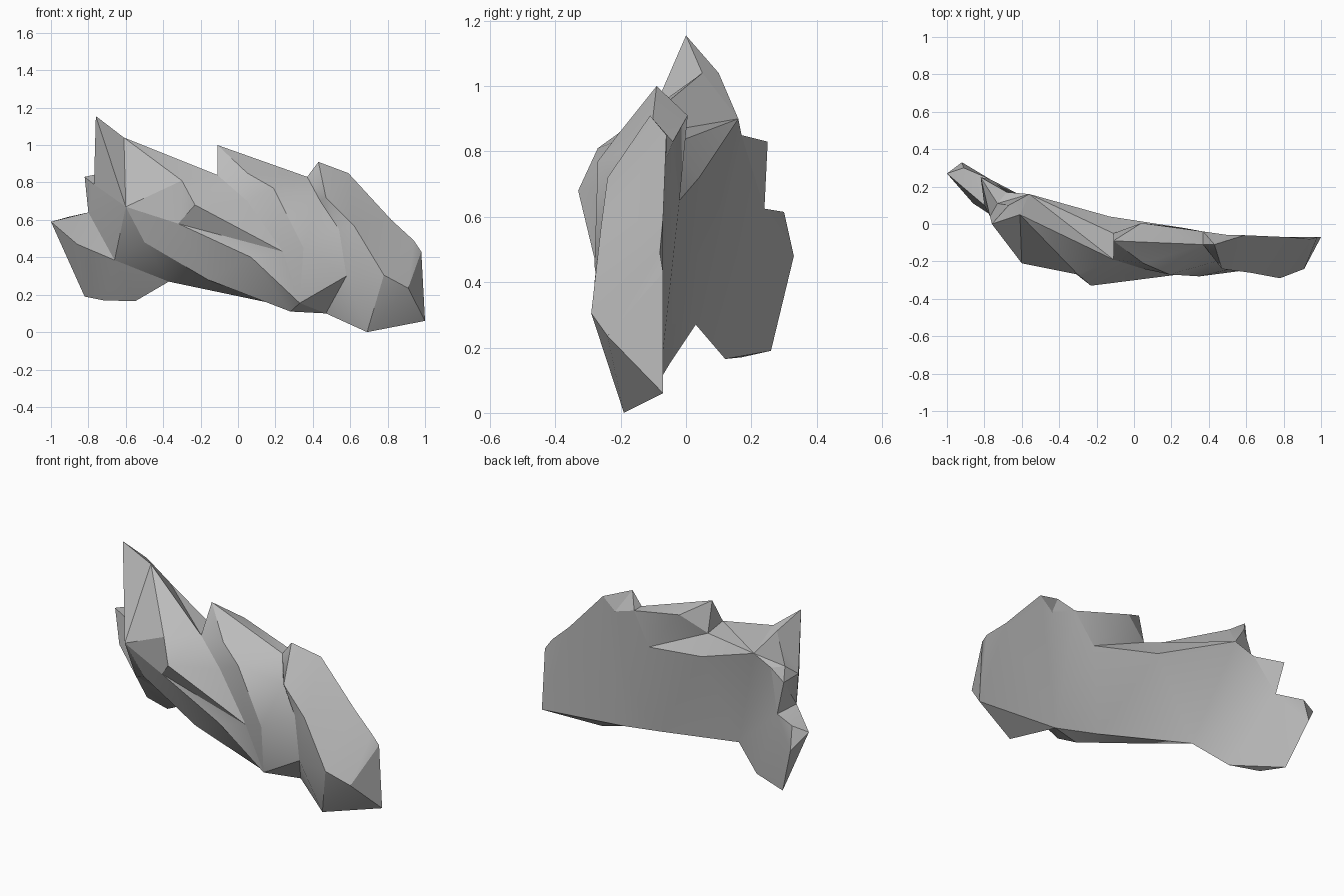
import bpy, bmesh
from mathutils import Vector

if "Cube" in bpy.data.objects:
    bpy.data.objects.remove(bpy.data.objects["Cube"])

grey = bpy.data.materials.new("soft_grey")
grey.diffuse_color = (0.5, 0.5, 0.5, 1)
grey.use_nodes = True
grey.node_tree.nodes["Principled BSDF"].inputs["Base Color"].default_value = grey.diffuse_color


def skin(name, facing, *rails):
    """Bridge neighbouring polylines with triangles, facing the given way."""
    bm = bmesh.new()
    rows = [[bm.verts.new(p) for p in r] for r in rails]
    for a, b in zip(rows, rows[1:]):
        i = j = 0
        while i < len(a) - 1 or j < len(b) - 1:
            step_a = j == len(b) - 1 or (
                i < len(a) - 1 and
                (a[i + 1].co - b[j].co).length <= (b[j + 1].co - a[i].co).length)
            tri = (a[i], a[i + 1], b[j]) if step_a else (a[i], b[j + 1], b[j])
            bm.faces.new(tri)
            i, j = (i + 1, j) if step_a else (i, j + 1)
    bmesh.ops.remove_doubles(bm, verts=bm.verts[:], dist=0.001)
    bmesh.ops.dissolve_degenerate(bm, edges=bm.edges[:], dist=0.0005)
    bmesh.ops.recalc_face_normals(bm, faces=bm.faces[:])
    total = sum((f.normal * f.calc_area() for f in bm.faces), Vector())
    if total.dot(Vector(facing)) < 0:
        bmesh.ops.reverse_faces(bm, faces=bm.faces[:])
    me = bpy.data.meshes.new(name)
    bm.to_mesh(me)
    bm.free()
    me.materials.append(grey)
    ob = bpy.data.objects.new(name, me)
    bpy.context.collection.objects.link(ob)
    bpy.context.view_layer.objects.active = ob
    ob.select_set(True)
    bpy.ops.object.shade_smooth_by_angle(angle=0.6)
    ob.select_set(False)


# Corner points shared by several locks
peak, crown, crown_rear = (-.76, 0, 1.155), (-.61, .05, 1.04), (-.67, .10, 1.04)
temple, cheek, flank_low = (-.60, -.21, .67), (-.66, -.02, .385), (-.77, .04, .79)
crown_end, join = (-.11, -.19, .84), (.24, -.27, .43)
mid_tip, mid_back, mid_under = (-.11, -.09, 1.0), (.04, .005, .91), (-.11, -.05, .82)
notch, notch_back, right_tip = (.37, -.11, .83), (.37, -.04, .83), (.43, -.11, .91)
low_tip, under_tip, fold = (.69, -.19, 0), (.33, -.23, .155), (.47, -.08, .10)
end_low, end_top, end_front = (1, -.07, .06), (.98, -.07, .43), (.91, -.24, .235)
side_tip, side_in, side_top = (-1, .27, .59), (-.92, .33, .48), (-.91, .30, .615)
side_low, spike = (-.82, .26, .19), (-.82, .25, .83)
side_root, front_root = (-.77, .24, .625), (-.80, .10, .64)
spike_root, spike_front = (-.68, .17, .85), (-.73, .11, .85)
back_corner, elbow, bottom = (-.56, .16, .90), (-.86, .11, .47), (-.55, .12, .165)

# Edges shared by neighbouring surfaces
back_bottom = [(-.37, .03, .27), (.2, -.05, .15), fold, end_low]
shelf = [back_corner, (-.13, .04, .72), (.26, -.02, .65)]
right_top = [(.59, -.06, .85), (.82, -.07, .60), (.94, -.08, .49), end_top]
right_notch = (.51, -.06, .78)
crown_ridge = [crown, (-.30, -.27, .81), (-.23, -.33, .68), join]
mid_ridge = [mid_tip, (.05, -.21, .85), (.19, -.27, .77), (.35, -.28, .45), under_tip]
mid_valley = [notch, (.44, -.20, .70), (.54, -.235, .55), (.58, -.25, .30), fold]
right_ridge = [(.47, -.24, .72), (.62, -.26, .57), (.78, -.29, .305)]
under_ridge = [(-.32, -.26, .58), (.07, -.28, .40), under_tip]
under_line = [temple, (-.50, -.17, .48), (-.16, -.17, .28), (.28, -.14, .11), fold]

# Curved inner wall
skin("inner_wall", (.2, 1, 0),
     [side_top, side_root, spike_root] + shelf + [notch_back, right_notch] + right_top,
     [side_in, side_low, bottom] + back_bottom)
skin("inner_spike", (.3, 1, 0), [spike], [side_root, spike_root])

# Left side lock
skin("side_lock_front", (-.5, -1, 0), [front_root, cheek], [side_tip, elbow, cheek])
skin("side_lock_lower", (-.3, -1, -.3), [side_tip, elbow, cheek, back_bottom[0]],
     [side_low, (-.72, .17, .17), bottom, back_bottom[0]])
skin("side_lock_top", (0, 0, 1), [side_root, side_top], [front_root, side_tip])
skin("side_lock_end", (-1, .4, 0), [side_tip], [side_top, side_in, side_low])
skin("side_lock_base", (0, 0, -1), [side_low, bottom], [(-.72, .17, .17)])
skin("spike_side", (-1, .2, 0), [spike], [side_root, front_root])
skin("temple_lock", (-1, -.4, 0), [spike, front_root, cheek], [flank_low, temple])
skin("spike_top", (0, 0, 1), [spike, spike_root], [flank_low, spike_front])

# Crown lock: outer flank, rear slope, front panels and top shelf
skin("crown_flank", (-.5, -1, 0), [temple], [flank_low, peak, crown])
skin("crown_rear", (-.7, 1, 0), [peak, crown_rear, back_corner],
     [flank_low, spike_front, spike_root])
skin("crown_crest", (.6, .6, 1), [crown], [peak, crown_rear, back_corner])
skin("crown_top", (.3, .6, 1), [back_corner], [crown, crown_end, mid_under])
skin("crown_slope", (.2, 1, .5), shelf, [mid_under])
skin("crown_panel", (0, -1, .5), [crown, crown_end, (.05, -.24, .70), join], crown_ridge)
skin("crown_front", (-.2, -1, 0), crown_ridge, [temple, under_ridge[0], join])

# Lower lock below the crown
skin("under_panel", (0, -1, 0), [under_ridge[0], join], under_ridge)
skin("under_shadow", (0, -.5, -1), [temple] + under_ridge + [fold], under_line)
skin("underside", (0, -.5, -1), under_line, [cheek] + back_bottom[:3])

# Middle lock
skin("middle_side", (-1, -.5, 0), mid_ridge, [crown_end, (.05, -.24, .70), join, under_tip])
skin("middle_front", (.3, -1, .2), mid_ridge, mid_valley)
skin("middle_end", (-1, .5, 0), [mid_tip, mid_back], [crown_end, mid_under])
skin("middle_top", (0, .3, 1), [mid_tip, notch], [mid_back, notch_back])
skin("middle_back", (0, 1, .2), [mid_under, mid_back, notch_back], [shelf[2]])

# Right lock and its pointed end
skin("right_side", (-1, -.4, 0), [right_tip] + right_ridge + [low_tip], mid_valley)
skin("right_front", (.4, -1, .4), [right_tip] + right_ridge + [end_front],
     [right_notch] + right_top)
skin("right_top_back", (0, 1, .3), [right_tip], [notch, notch_back, right_notch])
skin("right_end", (1, -1, -.2), [right_ridge[2], end_front, end_top], [low_tip, end_low])
skin("right_base", (0, .3, -1), [low_tip], [fold, end_low])
